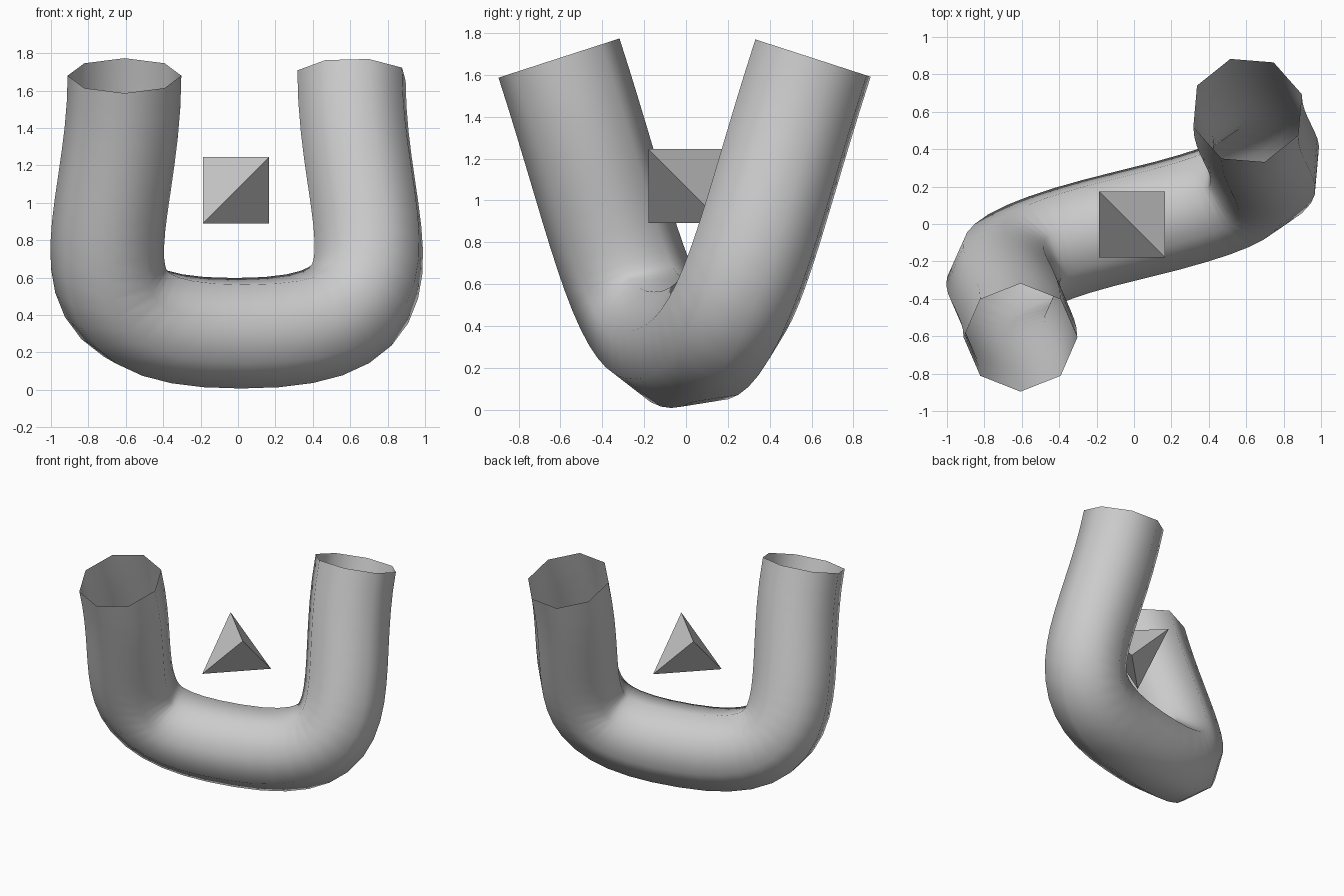
import bpy, bmesh

if "Cube" in bpy.data.objects:
    bpy.data.objects.remove(bpy.data.objects["Cube"])

# Bent tube: symmetric three-point curve with an eight-sided open bevel
END, HANDLE, MID = (0.607, 0.607, 1.68), (0.607, 0.335, 0.84), (1.05, 0.25, 0.3)


def flip(p):
    return (-p[0], -p[1], p[2])


curve = bpy.data.curves.new("bent_tube", "CURVE")
curve.dimensions = "3D"
curve.bevel_depth = 0.304
curve.bevel_resolution = 2
curve.resolution_u = 16
curve.use_fill_caps = False
spline = curve.splines.new("BEZIER")
spline.bezier_points.add(2)
outer = tuple(2 * e - h for e, h in zip(END, HANDLE))
points = [(flip(outer), flip(END), flip(HANDLE)),
          (flip(MID), (0, 0, 0.303), MID),
          (HANDLE, END, outer)]
for bp, (left, co, right) in zip(spline.bezier_points, points):
    bp.handle_left_type = bp.handle_right_type = "FREE"
    bp.handle_left, bp.co, bp.handle_right = left, co, right
spline.use_smooth = True
tube = bpy.data.objects.new("bent_tube", curve)
bpy.context.collection.objects.link(tube)

# Floating tetrahedron: alternate corners of a cube
H = 0.177
bm = bmesh.new()
for c in [(-1, -1, -1), (1, -1, 1), (-1, 1, 1), (1, 1, -1)]:
    bm.verts.new([H * v for v in c])
bmesh.ops.convex_hull(bm, input=bm.verts)
bmesh.ops.recalc_face_normals(bm, faces=bm.faces)
mesh = bpy.data.meshes.new("tetrahedron")
bm.to_mesh(mesh)
bm.free()
tetra = bpy.data.objects.new("tetrahedron", mesh)
tetra.location = (-0.01, -0.003, 1.068)
bpy.context.collection.objects.link(tetra)
